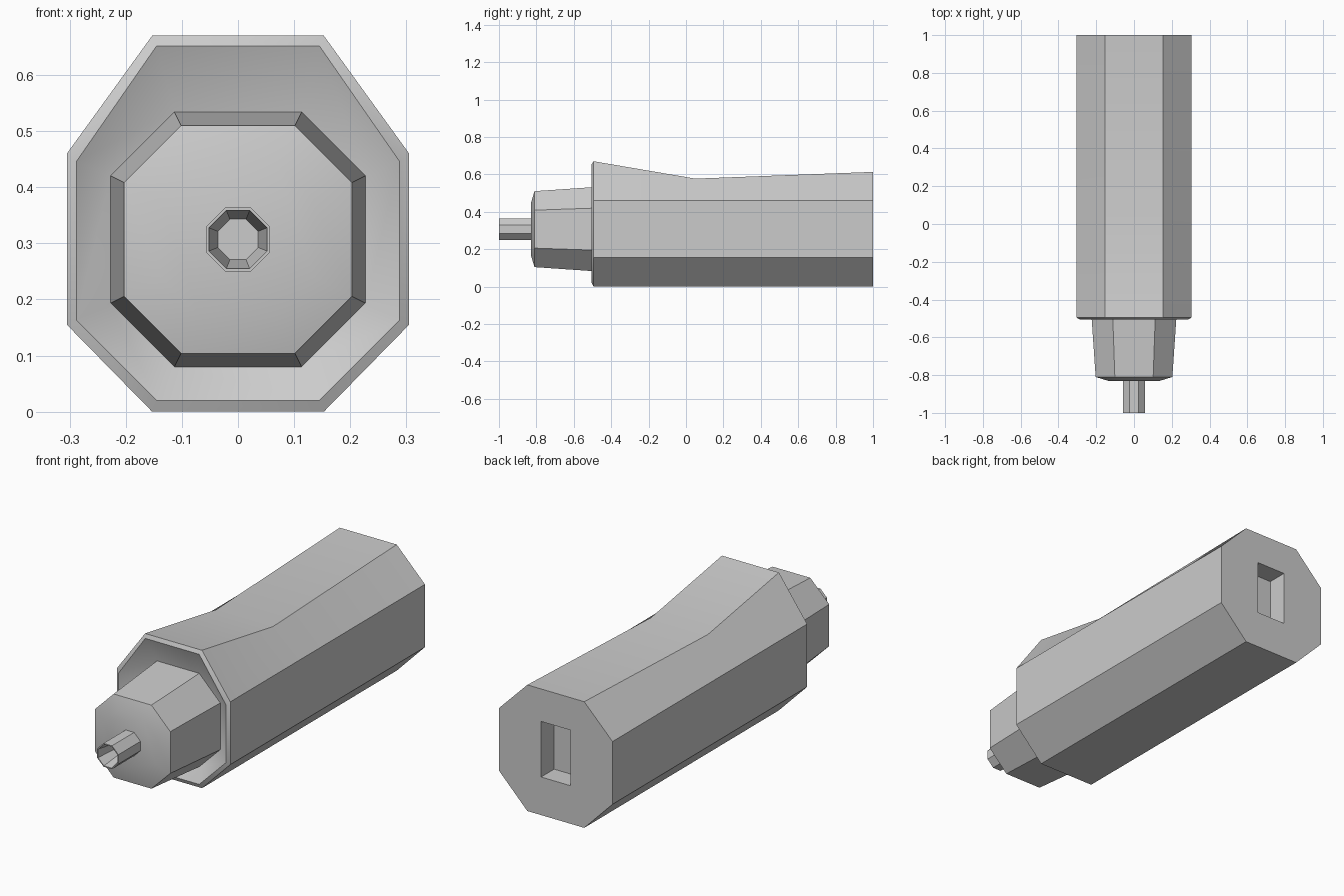
import bpy
import bmesh
from math import radians

cube = bpy.data.objects.get("Cube")
if cube:
    bpy.data.objects.remove(cube, do_unlink=True)

grey = bpy.data.materials.new("light grey")
grey.use_nodes = True
colour = (0.6, 0.6, 0.6, 1)
grey.diffuse_color = colour
grey.node_tree.nodes["Principled BSDF"].inputs["Base Color"].default_value = colour

MID = 0.307  # height of the long axis


def ring(y, half, flat, bottom, low, high, top):
    """Eight-sided section: half width, half top edge, and four heights."""
    right = [(flat, bottom), (half, low), (half, high), (flat, top)]
    left = [(-x, z) for x, z in reversed(right)]
    return [(x, y, z) for x, z in right + left]


def octagon(y, r, ratio):
    f = r * ratio
    return ring(y, r, f, MID - r, MID - f, MID + f, MID + r)


def loft(name, sections):
    """Skin the sections in order and close both ends."""
    bm = bmesh.new()
    loops = [[bm.verts.new(p) for p in s] for s in sections]
    for a, b in zip(loops, loops[1:]):
        for i in range(8):
            j = (i + 1) % 8
            bm.faces.new((a[i], a[j], b[j], b[i]))
    bm.faces.new(loops[0])
    bm.faces.new(loops[-1])
    bmesh.ops.remove_doubles(bm, verts=bm.verts, dist=0.0001)
    bmesh.ops.recalc_face_normals(bm, faces=bm.faces)
    mesh = bpy.data.meshes.new(name)
    bm.to_mesh(mesh)
    bm.free()
    mesh.materials.append(grey)
    obj = bpy.data.objects.new(name, mesh)
    bpy.context.collection.objects.link(obj)
    bpy.ops.object.select_all(action="DESELECT")
    obj.select_set(True)
    bpy.context.view_layer.objects.active = obj
    bpy.ops.object.shade_smooth_by_angle(angle=radians(30))
    return obj


# Handle body: dished front, rim, waisted top, and slot sunk in the back
def outer(y, top):
    return ring(y, 0.305, 0.153, 0, 0.155, 0.46, top)


def slot(y):
    return ring(y, 0.079, 0.079, 0.185, 0.185, 0.455, 0.455)


loft("handle_body", [
    ring(-0.46, 0.227, 0.113, 0.08, 0.193, 0.42, 0.535),
    ring(-0.505, 0.288, 0.145, 0.02, 0.163, 0.446, 0.652),
    outer(-0.495, 0.67),
    outer(0.05, 0.577),
    outer(1, 0.613),
    slot(1),
    slot(0.9),
])

# Tapered neck with a shallow domed front
loft("neck", [
    octagon(-0.43, 0.229, 0.5),
    octagon(-0.81, 0.203, 0.5),
    octagon(-0.83, 0.137, 0.5),
])

# Hollow nozzle
loft("nozzle", [
    octagon(-0.82, 0.057, 0.4),
    octagon(-1, 0.057, 0.4),
    octagon(-1, 0.052, 0.4),
    octagon(-0.9, 0.036, 0.4),
])
